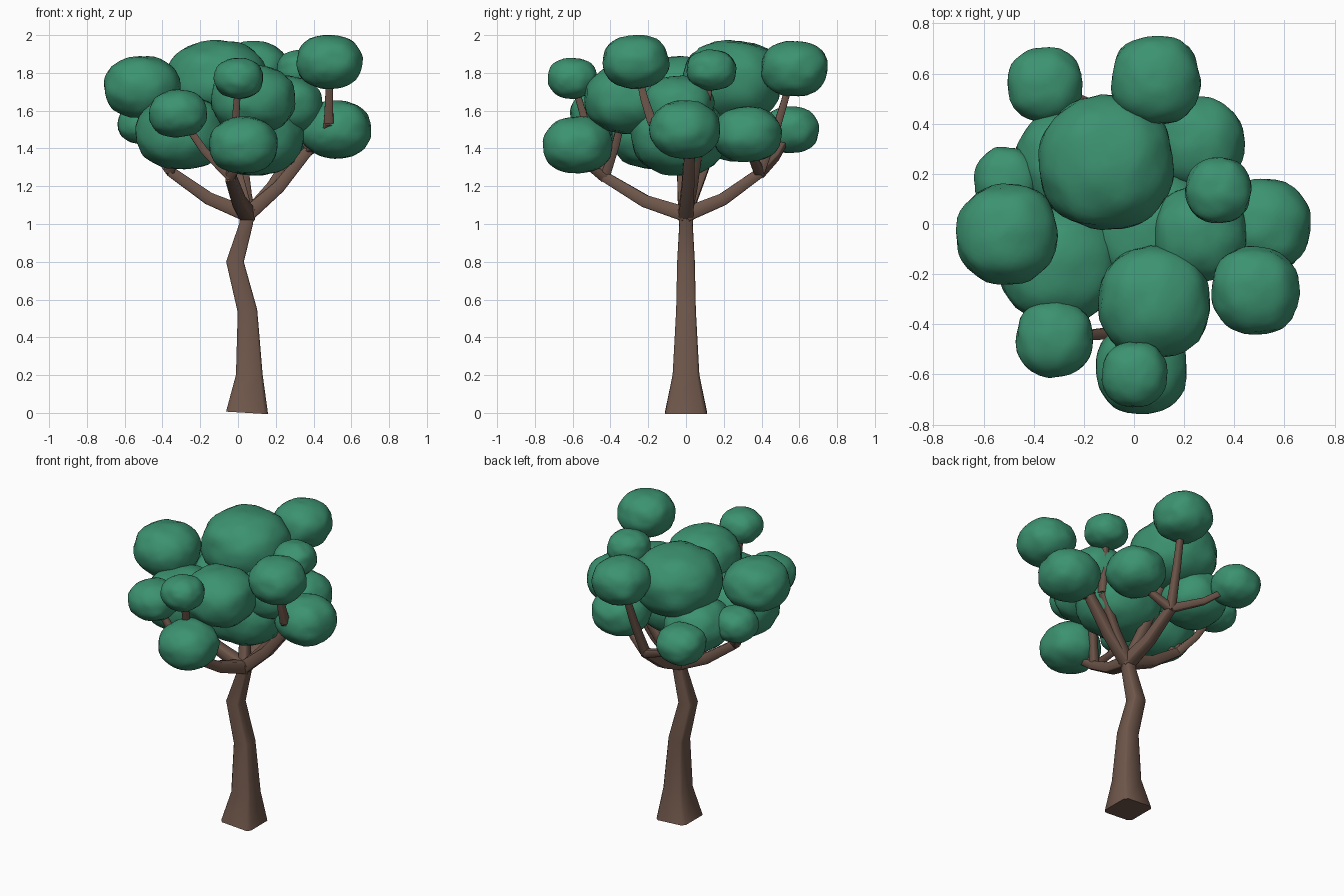
import bpy, bmesh, math
from mathutils import Vector, noise

if "Cube" in bpy.data.objects:
    bpy.data.objects.remove(bpy.data.objects["Cube"])


def material(name, rgb):
    m = bpy.data.materials.new(name)
    m.diffuse_color = (*rgb, 1)
    m.use_nodes = True
    m.node_tree.nodes["Principled BSDF"].inputs["Base Color"].default_value = m.diffuse_color
    return m


BARK = material("brown bark", (0.16, 0.095, 0.07))
LEAF = material("green leaves", (0.045, 0.29, 0.165))


def finish(bm, name, mat):
    bmesh.ops.recalc_face_normals(bm, faces=bm.faces)
    me = bpy.data.meshes.new(name)
    bm.to_mesh(me)
    bm.free()
    me.materials.append(mat)
    ob = bpy.data.objects.new(name, me)
    bpy.context.collection.objects.link(ob)
    bpy.ops.object.select_all(action='DESELECT')
    bpy.context.view_layer.objects.active = ob
    ob.select_set(True)
    bpy.ops.object.shade_smooth_by_angle(angle=math.radians(50))


def limb(name, pts, widths):
    """Sweep a square with softened corners along a path."""
    bm = bmesh.new()
    first = (pts[1] - pts[0]).normalized()
    ref = Vector((0, 1, 0)) if abs(first.y) < 0.8 else Vector((1, 0, 0))
    rings = []
    for i, p in enumerate(pts):
        a = (p - pts[i - 1]).normalized() if i else first
        b = (pts[i + 1] - p).normalized() if i < len(pts) - 1 else a
        t = (a + b).normalized()
        ref = (ref - t * ref.dot(t)).normalized()
        u = ref.cross(t)
        ring = []
        for j in range(8):
            # two points close to every corner of the square
            ang = math.radians(45 + 90 * (j // 2) + (6 if j % 2 else -6))
            off = u * math.cos(ang) + ref * math.sin(ang)
            ring.append(bm.verts.new(p + off * widths[i] * 1.34))
        rings.append(ring)
    for lo, hi in zip(rings, rings[1:]):
        for j in range(8):
            k = (j + 1) % 8
            bm.faces.new((lo[j], lo[k], hi[k], hi[j]))
    bm.faces.new(rings[0])
    bm.faces.new(rings[-1])
    finish(bm, name, BARK)


def branch(name, start, end, w0, w1):
    """Limb that sags a little at its middle."""
    mid = (start + end) / 2 - Vector((0, 0, 0.03))
    limb(name, [start, mid, end], [w0, (w0 + w1) / 2, w1])


def clump(name, center, r, seed):
    """Lumpy, slightly boxy, flattened ball of leaves."""
    bm = bmesh.new()
    bmesh.ops.create_icosphere(bm, subdivisions=4, radius=1)
    for v in bm.verts:
        d = v.co.normalized()
        q = sum(abs(x) ** 2.25 for x in d) ** (-1 / 2.25)
        q *= 1 + 0.05 * noise.noise(d * 2 + Vector((seed * 7.3, 0, 0)))
        q *= 1 + 0.02 * noise.noise(d * 6 + Vector((0, seed * 3.1, 0)))
        v.co = center + Vector((d.x, d.y, d.z * 0.82)) * q * r
    finish(bm, name, LEAF)


# Foliage: x, y, z, radius
clumps = {
    "top_back": (-.11, .245, 1.755, .266),
    "left": (-.508, -.042, 1.725, .2),
    "back_left": (-.355, .555, 1.5, .149),
    "back_top": (.087, .573, 1.822, .177),
    "back_right": (.26, .325, 1.475, .179),
    "right_inner": (.262, -.04, 1.63, .186),
    "right_small": (.337, .135, 1.815, .131),
    "right_low": (.518, -.005, 1.5, .186),
    "right_top": (.484, -.265, 1.858, .174),
    "front_inner": (.08, -.313, 1.66, .222),
    "front_small": (.003, -.6, 1.772, .13),
    "front_low": (.03, -.575, 1.418, .182),
    "front_left": (-.317, -.457, 1.585, .153),
    "left_small": (-.505, .175, 1.53, .132),
    "left_inner": (-.3, -.16, 1.485, .238),
    "center": (.09, -.04, 1.465, .253),
    "back_inner": (-.265, .255, 1.5, .203),
}
spot = {}
for i, (name, (x, y, z, r)) in enumerate(clumps.items()):
    spot[name] = Vector((x, y, z))
    clump(name + "_leaves", spot[name], r, i + 1)

# Crooked trunk: x, z, half width
trunk = [(.048, 0, .107), (.06, .2, .068), (.05, .54, .05),
         (-.016, .8, .045), (.043, 1, .034), (.05, 1.08, .04)]
limb("trunk", [Vector((x, 0, z)) for x, z, w in trunk], [w for x, z, w in trunk])

# Main branches from the fork
fork = Vector((.05, 0, 1.05))
nodes = {
    "left": Vector((-.36, -.02, 1.28)),
    "right": Vector((.38, .02, 1.4)),
    "front": Vector((-.04, -.43, 1.25)),
    "back": Vector((.03, .39, 1.27)),
    "upper": Vector((.48, -.18, 1.54)),
    "inner": Vector((.31, .07, 1.42)),
}
for name in ("left", "right", "front", "back"):
    branch(name + "_branch", fork, nodes[name], .038, .026)
branch("upper_branch", nodes["right"], nodes["upper"], .026, .022)
branch("inner_branch", fork, nodes["inner"], .03, .02)
branch("center_branch", fork, spot["top_back"], .03, .02)

# Twigs from each branch end into the leaves
twigs = {
    "left": ("left", "left_small", "left_inner"),
    "right": ("right_low", "right_inner"),
    "front": ("front_inner", "front_low", "front_small", "front_left"),
    "back": ("back_top", "back_left", "back_right"),
    "upper": ("right_top",),
    "inner": ("right_small",),
}
for node, targets in twigs.items():
    for target in targets:
        branch(target + "_twig", nodes[node], spot[target], .024, .015)
